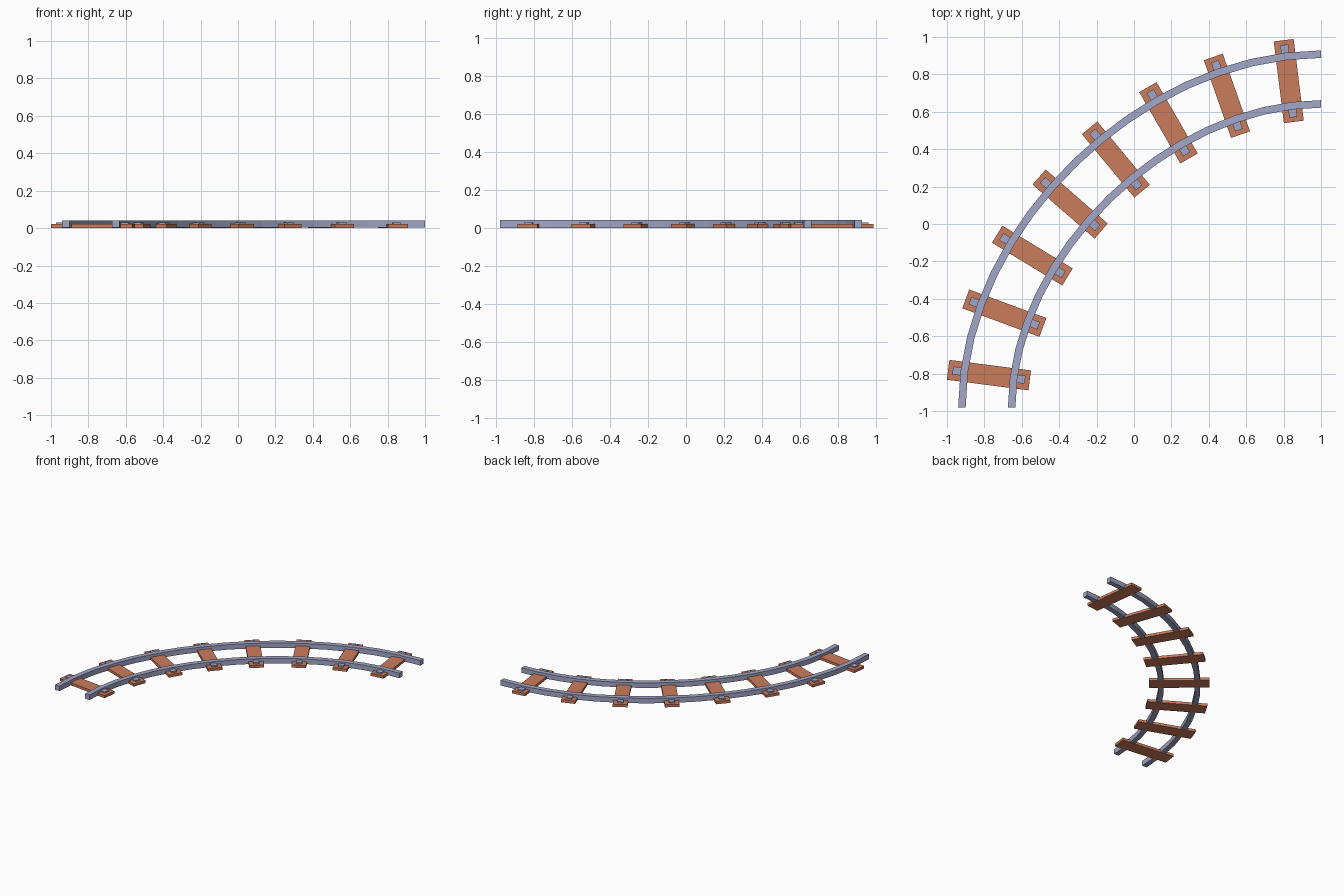
import bpy, bmesh
from mathutils import Vector, Matrix

if "Cube" in bpy.data.objects:
    bpy.data.objects.remove(bpy.data.objects["Cube"])

def material(name, col):
    m = bpy.data.materials.new(name)
    m.diffuse_color = (*col, 1)
    m.use_nodes = True
    m.node_tree.nodes["Principled BSDF"].inputs["Base Color"].default_value = m.diffuse_color
    return m

WOOD = material("orange brown wood", (0.60, 0.20, 0.105))
STEEL = material("blue grey steel", (0.36, 0.385, 0.57))

# Track centre line: a quarter turn Bezier, sampled by arc length
P = [Vector(p) for p in ((-0.787, -0.98), (-0.787, -0.095), (0.115, 0.775), (1.0, 0.775))]

def bezier(t):
    u = 1 - t
    return P[0]*u**3 + P[1]*3*u*u*t + P[2]*3*u*t*t + P[3]*t**3

N = 800
PTS = [bezier(i / N) for i in range(N + 1)]
LEN = [0.0]
for a, b in zip(PTS, PTS[1:]):
    LEN.append(LEN[-1] + (b - a).length)

def frame(f):
    """Point, tangent and outward normal at fraction f of the length."""
    i = min(range(N + 1), key=lambda k: abs(LEN[k] - f * LEN[-1]))
    if f <= 0:
        tan = Vector((0, 1))
    elif f >= 1:
        tan = Vector((1, 0))
    else:
        tan = (PTS[i + 1] - PTS[i - 1]).normalized()
    return PTS[i], tan, Vector((-tan.y, tan.x))

def make_object(name, bm, mat):
    bmesh.ops.recalc_face_normals(bm, faces=bm.faces)
    me = bpy.data.meshes.new(name)
    bm.to_mesh(me)
    bm.free()
    me.materials.append(mat)
    ob = bpy.data.objects.new(name, me)
    bpy.context.collection.objects.link(ob)
    return ob

# Rails: rectangular section swept along the offset centre line
def rail(name, offset, segs=16, half=0.02, z0=0.002, z1=0.042):
    bm = bmesh.new()
    rings = []
    for k in range(segs + 1):
        p, _, n = frame(k / segs)
        rings.append([bm.verts.new((*(p + n * (offset + d)), z)) for d, z in
                      ((-half, z0), (half, z0), (half, z1), (-half, z1))])
    for a, b in zip(rings, rings[1:]):
        for j in range(4):
            bm.faces.new((a[j], a[(j+1) % 4], b[(j+1) % 4], b[j]))
    bm.faces.new(rings[0])
    bm.faces.new(rings[-1])
    make_object(name, bm, STEEL)

rail("outer_rail", 0.133)
rail("inner_rail", -0.133)

# Boxes laid across the track: across = centre offset, sizes along normal / tangent
def cross_box(name, f, across, length, width, z0, z1, mat):
    p, t, n = frame(f)
    c = p + n * across
    rot = Matrix(((n.x, t.x, 0), (n.y, t.y, 0), (0, 0, 1))).to_4x4()
    bm = bmesh.new()
    bmesh.ops.create_cube(bm, size=1, matrix=Matrix.Translation((c.x, c.y, (z0 + z1) / 2))
                          @ rot @ Matrix.Diagonal((length, width, z1 - z0, 1)))
    make_object(name, bm, mat)

# Eight sleepers, each with a clip plate outside both rails
for i in range(8):
    f = (i + 0.5) / 8
    cross_box(f"sleeper_{i+1}", f, 0, 0.44, 0.107, 0.0, 0.021, WOOD)
    for side, label in ((1, "outer"), (-1, "inner")):
        cross_box(f"{label}_clip_{i+1}", f, side * 0.168, 0.054, 0.043, 0.018, 0.031, STEEL)
